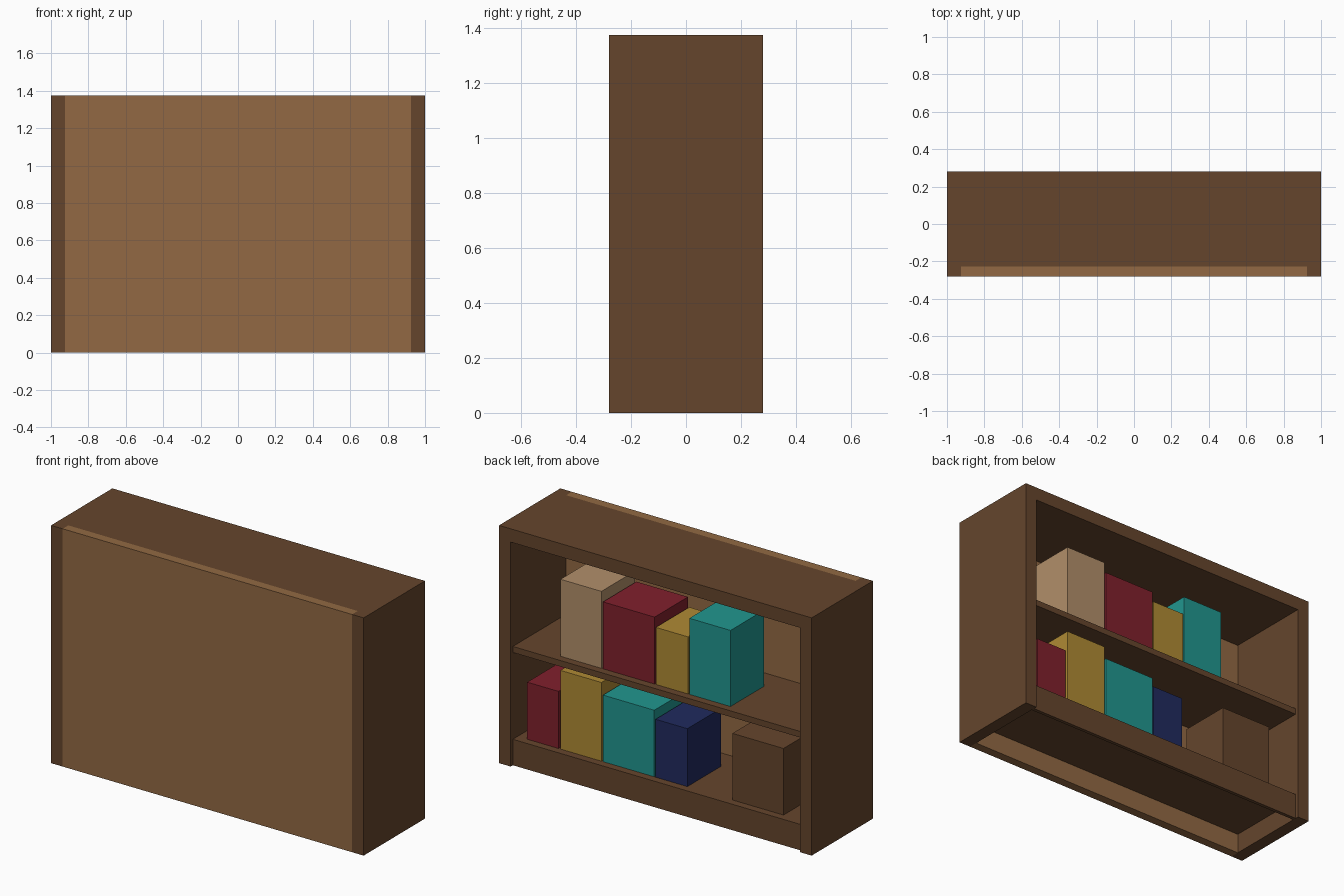
import bpy

cube = bpy.data.objects.get("Cube")
if cube:
    bpy.data.objects.remove(cube, do_unlink=True)


def material(name, rgb):
    """Flat material from display-space 0-255 values."""
    col = [(c / 255 / 12.92) if c < 11 else ((c / 255 + 0.055) / 1.055) ** 2.4 for c in rgb] + [1]
    m = bpy.data.materials.new(name)
    m.use_nodes = True
    m.diffuse_color = col
    m.node_tree.nodes["Principled BSDF"].inputs["Base Color"].default_value = col
    return m


dark_wood = material("dark wood", (101, 69, 44))
light_wood = material("light wood", (146, 105, 67))
red = material("red", (128, 32, 44))
yellow = material("yellow", (175, 138, 52))
teal = material("teal", (33, 150, 143))
navy = material("navy", (32, 42, 94))
tan = material("tan", (178, 143, 106))


def box(name, x, y, z, mat):
    """Box from its low and high limits on each axis."""
    bpy.ops.mesh.primitive_cube_add(size=1, location=[(a + b) / 2 for a, b in (x, y, z)])
    ob = bpy.context.object
    ob.name = name
    ob.scale = [b - a for a, b in (x, y, z)]
    bpy.ops.object.transform_apply(location=False, rotation=False, scale=True)
    ob.data.materials.append(mat)
    return ob


HEIGHT, DEPTH, INNER = 1.375, 0.28, 0.926
PANEL_Y, SHELF_Y = -0.228, 0.26
LOWER, UPPER, THICK = 0.15, 0.687, 0.035
across = (-INNER, INNER)

# Case: sides, top and the closed panel
box("left_side", (INNER, 1), (-DEPTH, DEPTH), (0, HEIGHT), dark_wood)
box("right_side", (-1, -INNER), (-DEPTH, DEPTH), (0, HEIGHT), dark_wood)
box("top_board", across, (PANEL_Y, DEPTH), (1.298, HEIGHT), dark_wood)
box("closing_panel", across, (-DEPTH, PANEL_Y), (0, HEIGHT), light_wood)

# Shelves and the kick board under the lower one
for name, z in (("lower_shelf", LOWER), ("upper_shelf", UPPER)):
    box(name, across, (PANEL_Y, SHELF_Y), (z - THICK, z), dark_wood)
box("kick_board", across, (SHELF_Y - 0.02, SHELF_Y), (0, LOWER - THICK), dark_wood)

# Shelf contents: colour, right limit, left limit, height
rows = {
    "lower": (LOWER, [(red, 0.665, 0.865, 0.33), (yellow, 0.39, 0.652, 0.455),
                      (teal, 0.052, 0.38, 0.385), (navy, -0.16, 0.044, 0.335)]),
    "upper": (UPPER, [(tan, 0.39, 0.652, 0.445), (red, 0.05, 0.38, 0.387),
                      (yellow, -0.165, 0.042, 0.33), (teal, -0.436, -0.173, 0.44)]),
}
BOOK_Y = (-0.09, 0.216)
for row, (z, books) in rows.items():
    for mat, x0, x1, h in books:
        box(f"{row}_{mat.name}_book", (x0, x1), BOOK_Y, (z, z + h), mat)
box("storage_box", (-0.775, -0.448), BOOK_Y, (LOWER, LOWER + 0.385), dark_wood)
